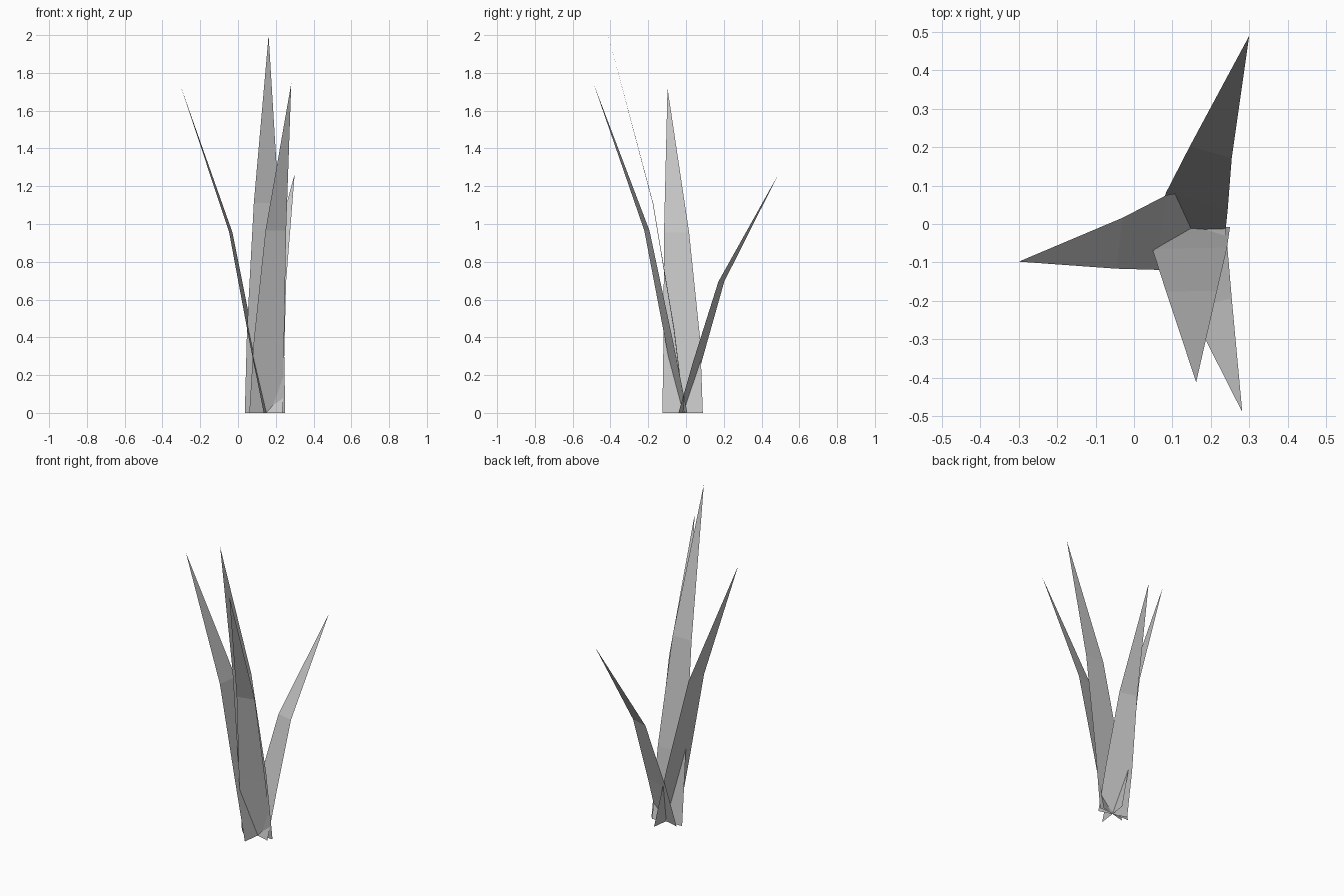
import bpy
import bmesh
from mathutils import Vector

cube = bpy.data.objects.get("Cube")
if cube:
    bpy.data.objects.remove(cube, do_unlink=True)

# One flat grey for every blade
grey = bpy.data.materials.new("blade_grey")
grey.use_nodes = True
colour = (0.55, 0.55, 0.55, 1)
grey.diffuse_color = colour
grey.node_tree.nodes["Principled BSDF"].inputs["Base Color"].default_value = colour

TAPER = (1, 0.91, 0.62)  # width at the root, lower bend and upper bend


def blade(name, across, spine):
    """Flat folded strip that follows the spine and ends in a point."""
    across = Vector(across)
    bm = bmesh.new()
    rows = [[bm.verts.new(Vector(p) + across * side * width) for side in (-1, 1)]
            for p, width in zip(spine, TAPER)]
    for low, high in zip(rows, rows[1:]):
        bm.faces.new((low[0], low[1], high[1], high[0]))
    bm.faces.new((*rows[-1], bm.verts.new(spine[-1])))
    mesh = bpy.data.meshes.new(name)
    bm.to_mesh(mesh)
    bm.free()
    mesh.materials.append(grey)
    obj = bpy.data.objects.new(name, mesh)
    bpy.context.collection.objects.link(obj)
    return obj


# Four blades fanning out of one root
blade("right_blade", (0.014, 0.107, 0),
      [(0.15, -0.018, 0), (0.072, -0.022, 0.385), (-0.038, -0.05, 0.955), (-0.3, -0.098, 1.72)])
blade("tall_front_blade", (0.107, 0.002, 0),
      [(0.143, -0.01, 0), (0.145, -0.063, 0.44), (0.15, -0.175, 1.11), (0.162, -0.412, 2.0)])
blade("front_blade", (0.088, 0.022, 0),
      [(0.148, -0.015, 0), (0.164, -0.09, 0.385), (0.2, -0.207, 0.965), (0.282, -0.49, 1.745)])
blade("back_blade", (0.088, -0.025, 0),
      [(0.148, -0.015, 0), (0.164, 0.06, 0.27), (0.2, 0.187, 0.695), (0.3, 0.49, 1.265)])
